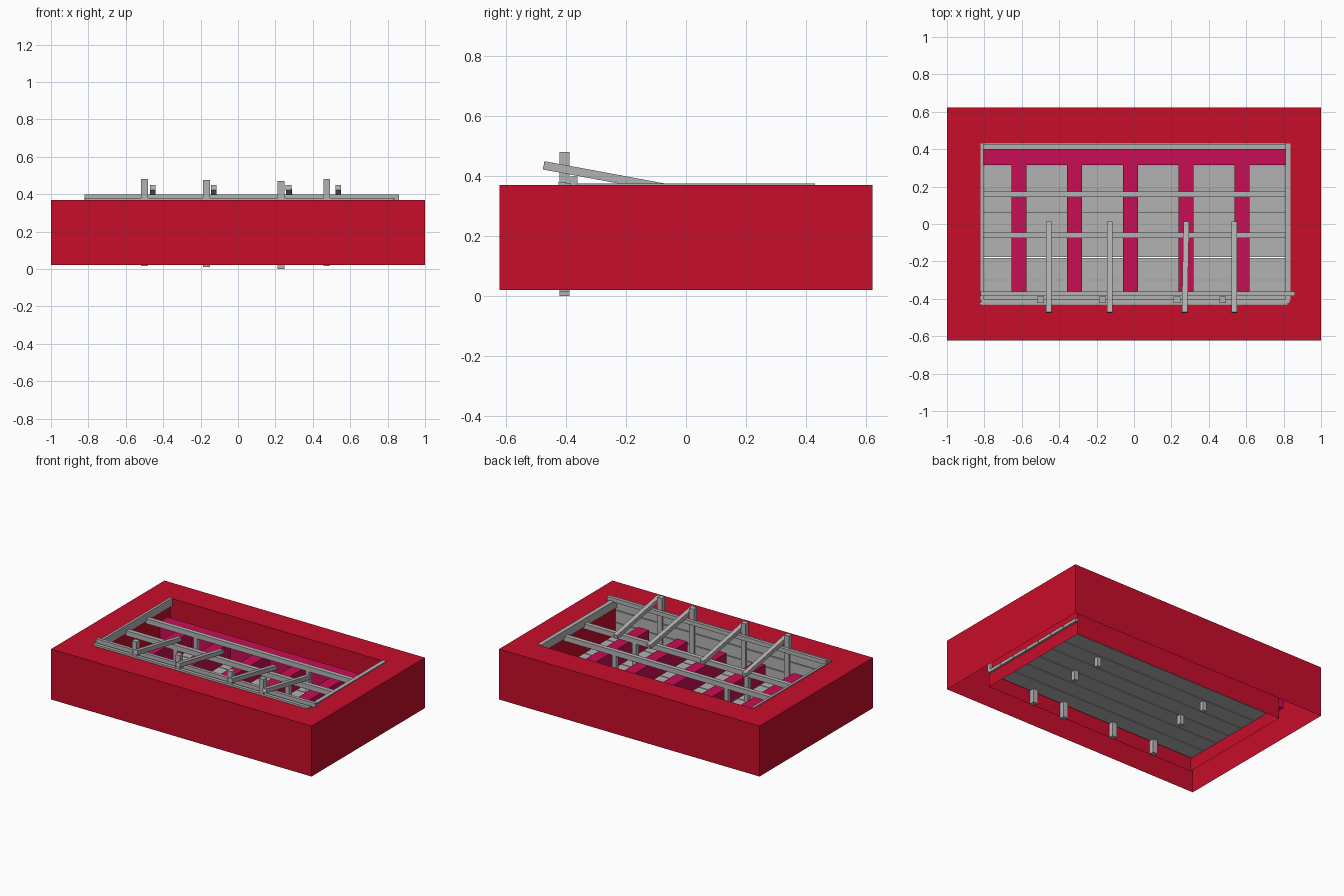
import bpy, bmesh, math
from mathutils import Vector, Matrix

old = bpy.data.objects.get("Cube")
if old:
    bpy.data.objects.remove(old, do_unlink=True)


def material(name, rgb):
    m = bpy.data.materials.new(name)
    m.use_nodes = True
    m.diffuse_color = (*rgb, 1)
    m.node_tree.nodes["Principled BSDF"].inputs["Base Color"].default_value = (*rgb, 1)
    return m


RED = material("red", (0.58, 0.004, 0.023))
GREY = material("weathered_grey", (0.45, 0.45, 0.45))
MAGENTA = material("magenta", (0.58, 0.004, 0.09))


def finish(name, bm, mat):
    me = bpy.data.meshes.new(name)
    bm.to_mesh(me)
    bm.free()
    me.materials.append(mat)
    ob = bpy.data.objects.new(name, me)
    bpy.context.collection.objects.link(ob)
    return ob


def beam(name, x, y, z, mat=GREY, tilt=0, yaw=0):
    """Box from (min, max) ranges, turned about its own centre."""
    ranges = (x, y, z)
    centre = Vector([(a + b) / 2 for a, b in ranges])
    size = Vector([b - a for a, b in ranges])
    turn = Matrix.Rotation(yaw, 4, 'Z') @ Matrix.Rotation(tilt, 4, 'X')
    bm = bmesh.new()
    bmesh.ops.create_cube(bm, size=1, matrix=Matrix.Translation(centre) @ turn @ Matrix.Diagonal((*size, 1)))
    return finish(name, bm, mat)


# Casing: outer skirt, top frame and inner skirt, open underneath
LOW, TOP = 0.02, 0.37
bm = bmesh.new()
loops = []
for hx, hy, z in ((1, 0.622, LOW), (1, 0.622, TOP), (0.82, 0.43, TOP), (0.82, 0.43, LOW)):
    loops.append([bm.verts.new((sx * hx, sy * hy, z))
                  for sx, sy in ((-1, -1), (1, -1), (1, 1), (-1, 1))])
for a, b in zip(loops, loops[1:]):
    for i in range(4):
        j = (i + 1) % 4
        bm.faces.new((a[i], a[j], b[j], b[i]))
finish("casing", bm, RED)

# Floor planks with narrow gaps
for i in range(7):
    y = -0.42 + i * 0.122
    beam(f"floor_plank_{i + 1}", (-0.825, 0.835), (y, y + 0.117), (0.11, 0.13))

# Magenta floor strips joined by a strip along the back
beam("back_strip", (-0.88, 0.815), (0.315, 0.4), (0.13, 0.25), MAGENTA)
for i in range(5):
    x = -0.615 + i * 0.298
    beam(f"floor_strip_{i + 1}", (x - 0.04, x + 0.04), (-0.36, 0.315), (0.13, 0.25), MAGENTA)

# Planks lining the front wall
for i in range(3):
    z = 0.13 + i * 0.085
    beam(f"front_plank_{i + 1}", (-0.815, 0.835), (-0.424, -0.4), (z, z + 0.08))

# Rim beams along the sides and the front
beam("right_rim", (-0.822, -0.805), (-0.41, 0.43), (0.32, 0.376))
beam("left_rim", (0.81, 0.838), (-0.41, 0.43), (0.32, 0.376))
beam("front_rail", (-0.82, 0.86), (-0.384, -0.362), (0.37, 0.398))

# Cross rails on short posts
for n, y in (("back", 0.16), ("middle", -0.06)):
    beam(f"{n}_rail", (-0.81, 0.82), (y - 0.015, y + 0.015), (0.305, 0.34))
    for side, x in (("right", -0.43), ("left", 0.43)):
        beam(f"{n}_post_{side}", (x - 0.015, x + 0.015), (y - 0.015, y + 0.015), (0.045, 0.31))

# Front posts, each with a sloping arm beside it
for i, (post, arm, low, high, yaw) in enumerate((
        (-0.5, -0.455, 0.015, 0.48, 0), (-0.168, -0.13, 0.01, 0.475, 0),
        (0.23, 0.275, 0, 0.47, -0.02), (0.475, 0.535, 0.015, 0.48, 0))):
    beam(f"front_post_{i + 1}", (post - 0.018, post + 0.018), (-0.422, -0.388), (low, high))
    beam(f"sloping_arm_{i + 1}", (arm - 0.015, arm + 0.015), (-0.478, 0.014),
         (0.377, 0.405), tilt=-math.radians(10.5), yaw=yaw)
